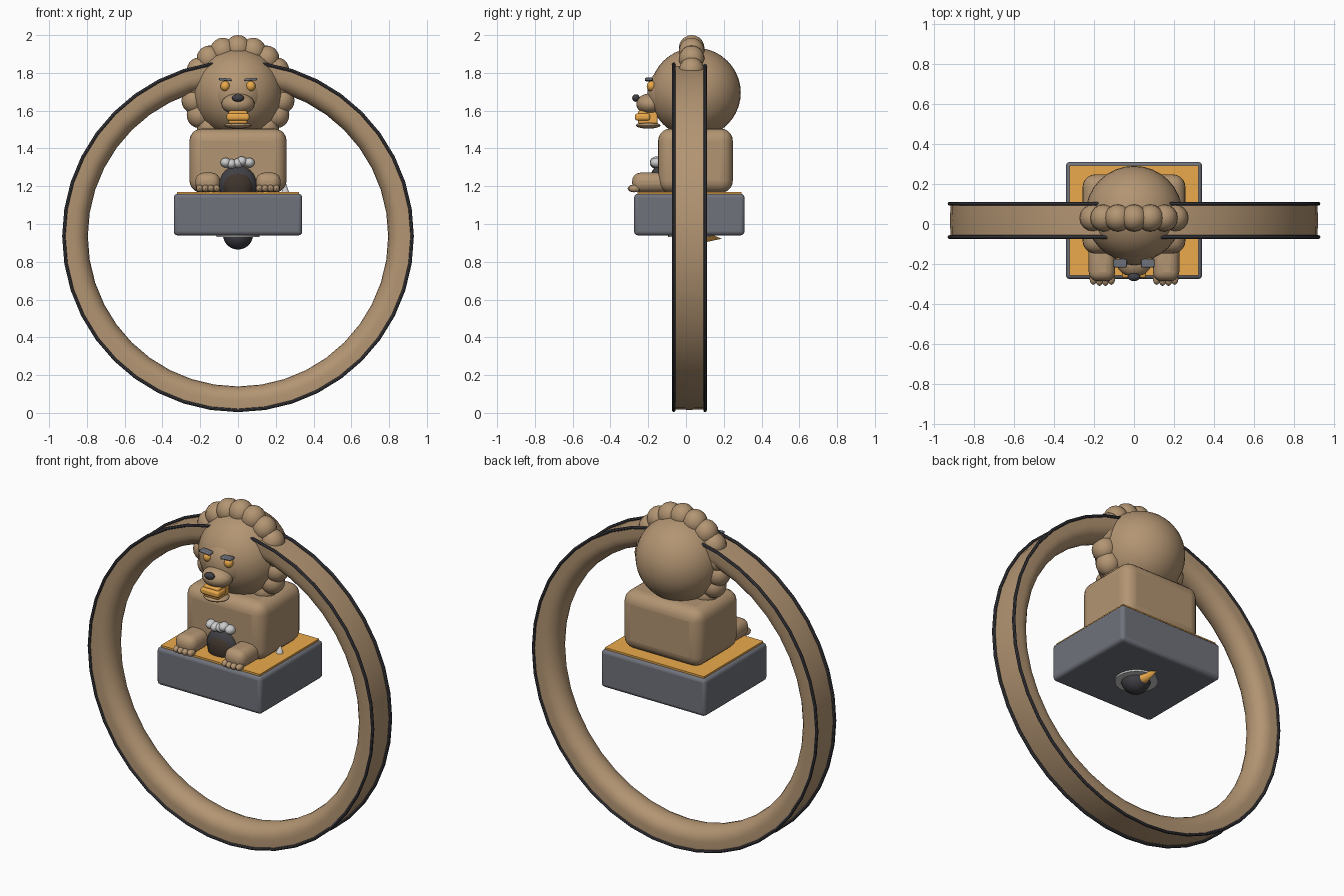
import bpy, bmesh, math

if "Cube" in bpy.data.objects:
    bpy.data.objects.remove(bpy.data.objects["Cube"])


def material(name, rgb):
    m = bpy.data.materials.new(name)
    m.diffuse_color = (*rgb, 1)
    m.use_nodes = True
    m.node_tree.nodes["Principled BSDF"].inputs["Base Color"].default_value = m.diffuse_color
    return m


TAN = material("tan", (0.45, 0.30, 0.17))
GOLD = material("gold", (0.83, 0.40, 0.07))
SLATE = material("slate", (0.16, 0.17, 0.20))
DARK = material("dark", (0.05, 0.05, 0.06))
BROWN = material("dark_brown", (0.05, 0.035, 0.025))
WHITE = material("white", (0.85, 0.85, 0.85))


def finish(name, mat, angle=40):
    o = bpy.context.object
    o.name = name
    o.data.materials.append(mat)
    bpy.ops.object.shade_smooth_by_angle(angle=math.radians(angle))
    return o


def ball(name, loc, radii, mat, seg=24, rings=16):
    bpy.ops.mesh.primitive_uv_sphere_add(segments=seg, ring_count=rings, location=loc)
    bpy.context.object.scale = radii
    bpy.ops.object.transform_apply(location=False, rotation=False)
    return finish(name, mat)


def box(name, lo, hi, mat, bevel=0.0, seg=3, rot=(0, 0, 0)):
    bpy.ops.mesh.primitive_cube_add(
        size=1, location=[(a + b) / 2 for a, b in zip(lo, hi)], rotation=rot)
    o = bpy.context.object
    o.scale = [b - a for a, b in zip(lo, hi)]
    bpy.ops.object.transform_apply(location=False, rotation=False)
    if bevel:
        m = o.modifiers.new("bevel", "BEVEL")
        m.width, m.segments = bevel, seg
    return finish(name, mat)


def cone(name, loc, r, h, mat, rot=(0, 0, 0)):
    bpy.ops.mesh.primitive_cone_add(vertices=16, radius1=r, depth=h, location=loc, rotation=rot)
    return finish(name, mat)


# Big hoop: D-shaped section (rounded inside, nearly flat outside) turned about y
CZ, CY, N = 0.935, 0.018, 40
profile = [(0.916, -0.084), (0.919, 0), (0.916, 0.084)]
for i in range(11):
    a = math.pi * i / 10
    profile.append((0.87 - 0.075 * math.sin(a), 0.084 * math.cos(a)))
bm = bmesh.new()
rows = []
for i in range(N):
    a = 2 * math.pi * i / N
    rows.append([bm.verts.new((r * math.sin(a), CY + y, CZ - r * math.cos(a)))
                 for r, y in profile])
for i in range(N):
    A, B = rows[i], rows[(i + 1) % N]
    for j in range(len(profile)):
        k = (j + 1) % len(profile)
        bm.faces.new((A[j], A[k], B[k], B[j]))
bmesh.ops.recalc_face_normals(bm, faces=bm.faces)
mesh = bpy.data.meshes.new("hoop")
bm.to_mesh(mesh)
bm.free()
hoop = bpy.data.objects.new("hoop", mesh)
bpy.context.collection.objects.link(hoop)
bpy.ops.object.select_all(action="DESELECT")
hoop.select_set(True)
bpy.context.view_layer.objects.active = hoop
finish("hoop", TAN)

# Thin dark rails on both rims of the hoop
for y in (-0.065, 0.101):
    bpy.ops.mesh.primitive_torus_add(
        major_segments=N, minor_segments=8, major_radius=0.922, minor_radius=0.009,
        location=(0, y, CZ), rotation=(math.pi / 2, 0, 0))
    finish("hoop_rail", DARK)

# Pedestal
box("pedestal", (-0.34, -0.275, 0.94), (0.34, 0.31, 1.16), SLATE, 0.02)
box("pedestal_plate", (-0.322, -0.258, 1.15), (0.322, 0.293, 1.17), GOLD)

# Body and head
box("body", (-0.257, -0.148, 1.165), (0.257, 0.248, 1.505), TAN, 0.065, 5)
ball("mane_back", (0, 0.05, 1.695), (0.242, 0.24, 0.238), TAN, 32, 20)
ball("head", (0, -0.02, 1.685), (0.195, 0.165, 0.19), TAN, 32, 20)
ball("face", (0, -0.07, 1.69), (0.148, 0.135, 0.15), TAN, 32, 20)

# Mane tufts
for i in range(18):
    a = 2 * math.pi * i / 18
    ball("mane_tuft", (0.235 * math.sin(a), 0.03, 1.695 + 0.235 * math.cos(a)),
         (0.068, 0.068, 0.07), TAN, 16, 10)

# Muzzle, nose, mouth
ball("muzzle", (0, -0.19, 1.635), (0.088, 0.073, 0.056), TAN)
ball("nose", (0, -0.265, 1.667), (0.032, 0.02, 0.02), DARK, 16, 10)
ball("jaw", (0, -0.2, 1.522), (0.072, 0.065, 0.017), TAN)
box("mouth_core", (-0.05, -0.255, 1.53), (0.05, -0.15, 1.60), GOLD, 0.01)
box("tooth_row", (-0.06, -0.27, 1.548), (0.06, -0.19, 1.585), GOLD, 0.012)

for s in (-1, 1):
    # Eyes and brows
    ball("eye", (s * 0.068, -0.183, 1.73), (0.025, 0.025, 0.027), GOLD, 16, 10)
    box("brow", (s * 0.068 - 0.034, -0.217, 1.758), (s * 0.068 + 0.034, -0.175, 1.772),
        SLATE, 0.005, 2, (0, s * -0.08, 0))
    # Front paws with toes
    box("paw", (s * 0.16 - 0.066, -0.285, 1.168), (s * 0.16 + 0.066, -0.07, 1.272),
        TAN, 0.045, 4)
    for t in (-0.045, -0.015, 0.015, 0.045):
        ball("toe", (s * 0.158 + t, -0.278 + 3 * t * t, 1.188), (0.019, 0.032, 0.02), TAN, 12, 8)

# Dark dome between the paws, topped by white tufts
ball("dome", (0, -0.135, 1.21), (0.1, 0.06, 0.103), DARK)
ball("dome_front", (0, -0.16, 1.2), (0.08, 0.045, 0.08), BROWN)
for x, z in ((-0.065, 1.325), (-0.035, 1.318), (0, 1.322), (0.02, 1.332), (0.06, 1.325)):
    ball("white_tuft", (x, -0.155, z), (0.028, 0.035, 0.026), WHITE, 16, 10)

# Small pale spike on the plate
cone("spike", (0.25, 0.03, 1.195), 0.022, 0.065, WHITE)

# Under the pedestal: pale collar, dark ball, gold beak
bpy.ops.mesh.primitive_cylinder_add(vertices=32, radius=0.115, depth=0.02, location=(0, 0.02, 0.94))
finish("collar", WHITE)
ball("under_ball", (0, 0.015, 0.945), (0.08, 0.08, 0.08), DARK)
cone("beak", (0, 0.125, 0.928), 0.04, 0.13, GOLD, (-math.pi / 2 - 0.1, 0, 0))
